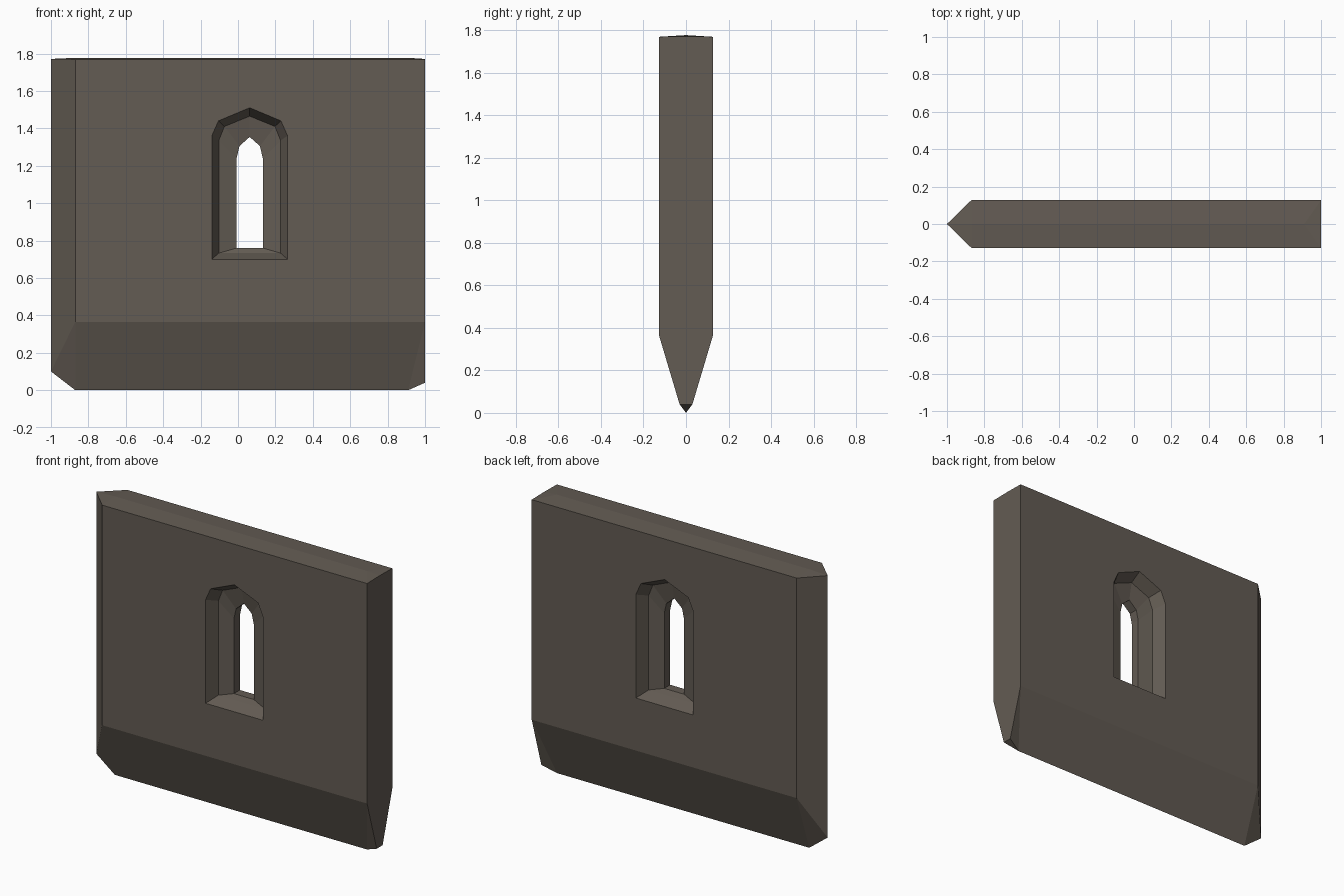
import bpy, bmesh

if "Cube" in bpy.data.objects:
    bpy.data.objects.remove(bpy.data.objects["Cube"])

T = 0.127  # half thickness of the wall

mat = bpy.data.materials.new("dark brown stone")
mat.diffuse_color = (0.125, 0.106, 0.087, 1)
mat.use_nodes = True
mat.node_tree.nodes["Principled BSDF"].inputs["Base Color"].default_value = mat.diffuse_color

bm = bmesh.new()


def ring(half, sill, spring, shoulder, shoulder_z, apex, y, cx=0.0625):
    """Pointed-arch outline at depth y."""
    pts = [(-half, sill), (-half, spring), (-shoulder, shoulder_z), (0, apex),
           (shoulder, shoulder_z), (half, spring), (half, sill)]
    return [bm.verts.new((cx + x, y, z)) for x, z in pts]


# Front half of the wall slab: flat face corners, pointed left end, wedge bottom
P = {k: bm.verts.new(v) for k, v in {
    "A": (-0.87, -T, 1.769), "B": (1, -T, 1.769),
    "C": (1, -T, 0.365), "D": (-0.87, -T, 0.365),
    "E": (-1, 0, 1.771), "F": (-1, 0, 0.10),
    "G": (1, -0.03, 0.04), "M": (1, 0, 0.04),
    "H": (0.91, 0, 0), "I": (-0.87, 0, 0),
    "J": (1, 0, 1.771), "K": (0.91, 0, 1.777), "L": (-0.87, 0, 1.777),
}.items()}
for f in ("ADFE", "DIF", "DCHI", "CGH", "GMH", "BJMGC", "ABKL", "BJK", "ALE"):
    bm.faces.new([P[c] for c in f])

# Window recess: splayed rings narrowing to the slit at mid-thickness
rings = [
    ring(0.2025, 0.70, 1.36, 0.167, 1.44, 1.51, -T),
    ring(0.165, 0.733, 1.335, 0.135, 1.41, 1.465, -0.052),
    ring(0.07, 0.76, 1.24, 0.055, 1.305, 1.354, -0.03),
    ring(0.07, 0.76, 1.24, 0.055, 1.305, 1.354, 0),
]
n = len(rings[0])
for a, b in zip(rings, rings[1:]):
    for i in range(n):
        j = (i + 1) % n
        bm.faces.new((a[i], a[j], b[j], b[i]))

# Flat front face around the window, as two halves meeting above and below it
o = rings[0]
bm.faces.new([P["A"], P["D"], o[0], o[1], o[2], o[3]])
bm.faces.new([P["B"], o[3], o[4], o[5], o[6], P["C"]])
bm.faces.new([P["A"], o[3], P["B"]])
bm.faces.new([P["D"], P["C"], o[6], o[0]])

# Mirror to the back
geom = bm.verts[:] + bm.edges[:] + bm.faces[:]
bmesh.ops.mirror(bm, geom=geom, axis='Y', merge_dist=0.0005)
bmesh.ops.remove_doubles(bm, verts=bm.verts[:], dist=0.0005)
bmesh.ops.recalc_face_normals(bm, faces=bm.faces[:])

mesh = bpy.data.meshes.new("wall_with_window")
bm.to_mesh(mesh)
bm.free()
mesh.materials.append(mat)
wall = bpy.data.objects.new("wall_with_window", mesh)
bpy.context.collection.objects.link(wall)
